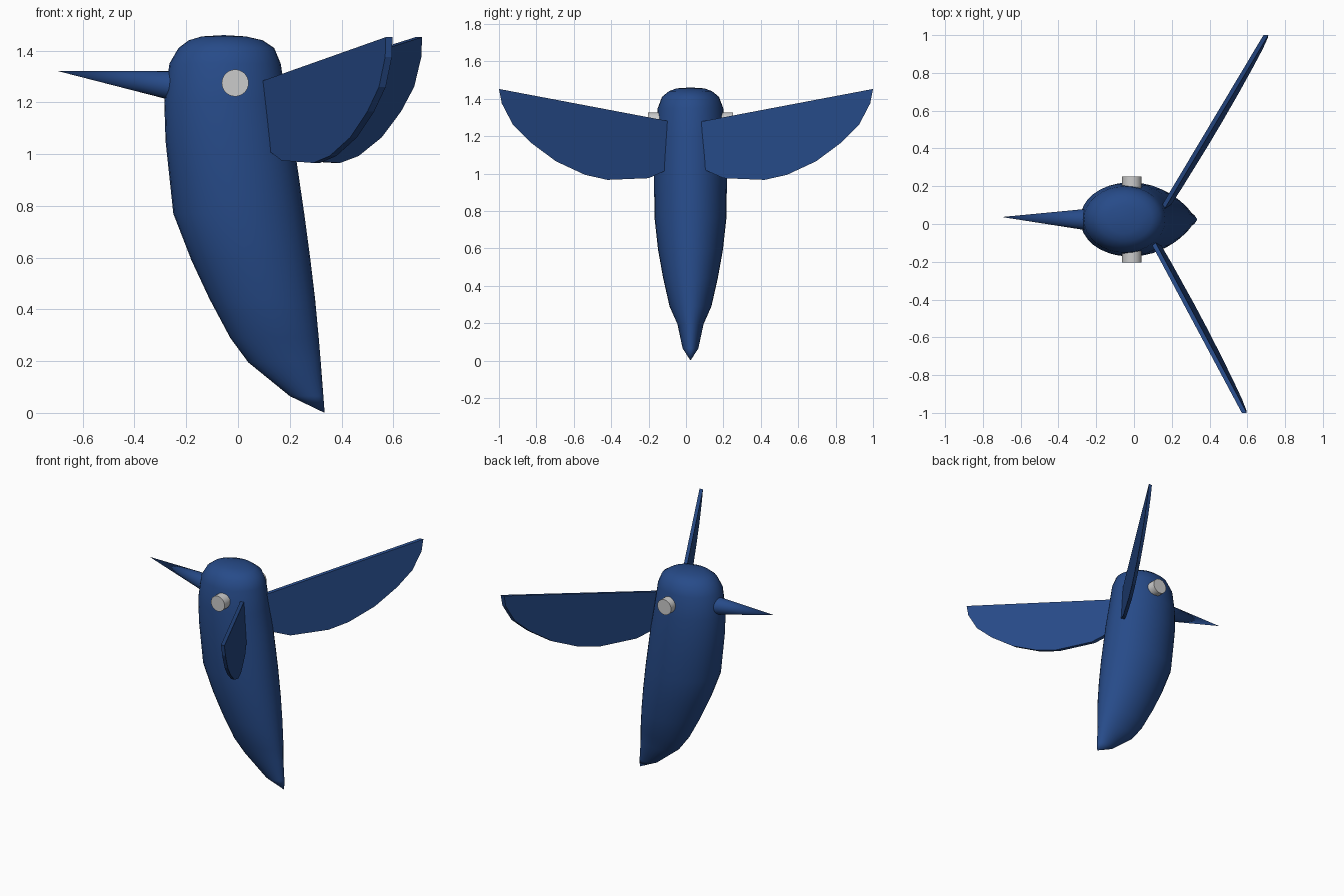
import bpy, bmesh, math
from mathutils import Vector

if "Cube" in bpy.data.objects:
    bpy.data.objects.remove(bpy.data.objects["Cube"])

CY = 0.024  # body centre line in y
blue = bpy.data.materials.new("blue")
blue.diffuse_color = (0.02, 0.07, 0.25, 1)
blue.use_nodes = True
blue.node_tree.nodes["Principled BSDF"].inputs["Base Color"].default_value = blue.diffuse_color


def finish(bm, name, mat=None, angle=None):
    bmesh.ops.recalc_face_normals(bm, faces=bm.faces)
    me = bpy.data.meshes.new(name)
    bm.to_mesh(me)
    bm.free()
    ob = bpy.data.objects.new(name, me)
    bpy.context.collection.objects.link(ob)
    if mat:
        me.materials.append(mat)
    if angle:
        bpy.ops.object.select_all(action='DESELECT')
        ob.select_set(True)
        bpy.context.view_layer.objects.active = ob
        bpy.ops.object.shade_smooth_by_angle(angle=math.radians(angle))
    return ob


# Body: stacked ellipses (z, left x, right x, half width)
sections = [
    (1.455, -0.14, 0.03, 0.075), (1.44, -0.19, 0.095, 0.115),
    (1.41, -0.23, 0.14, 0.152), (1.35, -0.265, 0.165, 0.175),
    (1.2, -0.285, 0.188, 0.19), (1.05, -0.28, 0.215, 0.195),
    (0.77, -0.25, 0.256, 0.193), (0.59, -0.18, 0.28, 0.173),
    (0.44, -0.11, 0.298, 0.146), (0.29, -0.03, 0.312, 0.112),
    (0.195, 0.04, 0.32, 0.07), (0.065, 0.2, 0.33, 0.042),
]
N = 32
bm = bmesh.new()
rings = []
for z, x0, x1, w in sections:
    c, a = (x0 + x1) / 2, (x1 - x0) / 2
    rings.append([bm.verts.new((c + a * math.cos(2 * math.pi * i / N),
                                CY + w * math.sin(2 * math.pi * i / N), z))
                  for i in range(N)])
crown = bm.verts.new((-0.055, CY, 1.46))
tail = bm.verts.new((0.335, CY, 0))
for i in range(N):
    j = (i + 1) % N
    for r, s in zip(rings, rings[1:]):
        bm.faces.new((r[i], r[j], s[j], s[i]))
    bm.faces.new((crown, rings[0][j], rings[0][i]))
    bm.faces.new((tail, rings[-1][i], rings[-1][j]))
finish(bm, "body", blue, 40)

# Beak: cone from inside the head to a sharp tip
tip, base = Vector((-0.7, 0.037, 1.322)), Vector((-0.2, 0.022, 1.258))
axis = tip - base
bm = bmesh.new()
bmesh.ops.create_cone(bm, cap_ends=True, segments=24, radius1=0.063, radius2=0,
                      depth=axis.length)
beak = finish(bm, "beak", blue, 40)
beak.rotation_euler = axis.to_track_quat('Z', 'Y').to_euler()
beak.location = (tip + base) / 2

# Eyes: one short cylinder on each side of the head
for side, name in ((-1, "eye_right"), (1, "eye_left")):
    bm = bmesh.new()
    bmesh.ops.create_cone(bm, cap_ends=True, segments=32, radius1=0.052,
                          radius2=0.052, depth=0.13)
    eye = finish(bm, name, None, 40)
    eye.rotation_euler = (math.pi / 2, 0, 0)
    eye.location = (-0.011, CY + side * 0.163, 1.275)

# Wings: swept plates whose lower edge leans slightly back (|y|, z)
outline = [(0.05, 1.272), (1.0, 1.452), (0.985, 1.375), (0.925, 1.26),
           (0.83, 1.165), (0.695, 1.065), (0.54, 0.993), (0.42, 0.966),
           (0.2, 0.975), (0.11, 1.015), (0.05, 1.05)]


def wing(name, side, root_x, sweep, thick=0.026):
    bm = bmesh.new()
    layers = []
    for dx in (0, thick):
        layers.append([bm.verts.new((
            root_x + sweep * (y - 0.12) + 0.08 * (1.272 + 0.19 * (y - 0.05) - z) + dx,
            side * y, z)) for y, z in outline])
    front, back = layers
    bm.faces.new(front)
    bm.faces.new(back[::-1])
    for i in range(len(front)):
        j = (i + 1) % len(front)
        bm.faces.new((front[i], front[j], back[j], back[i]))
    finish(bm, name, blue)


wing("wing_right", -1, 0.10, 0.535)
wing("wing_left", 1, 0.16, 0.597)
